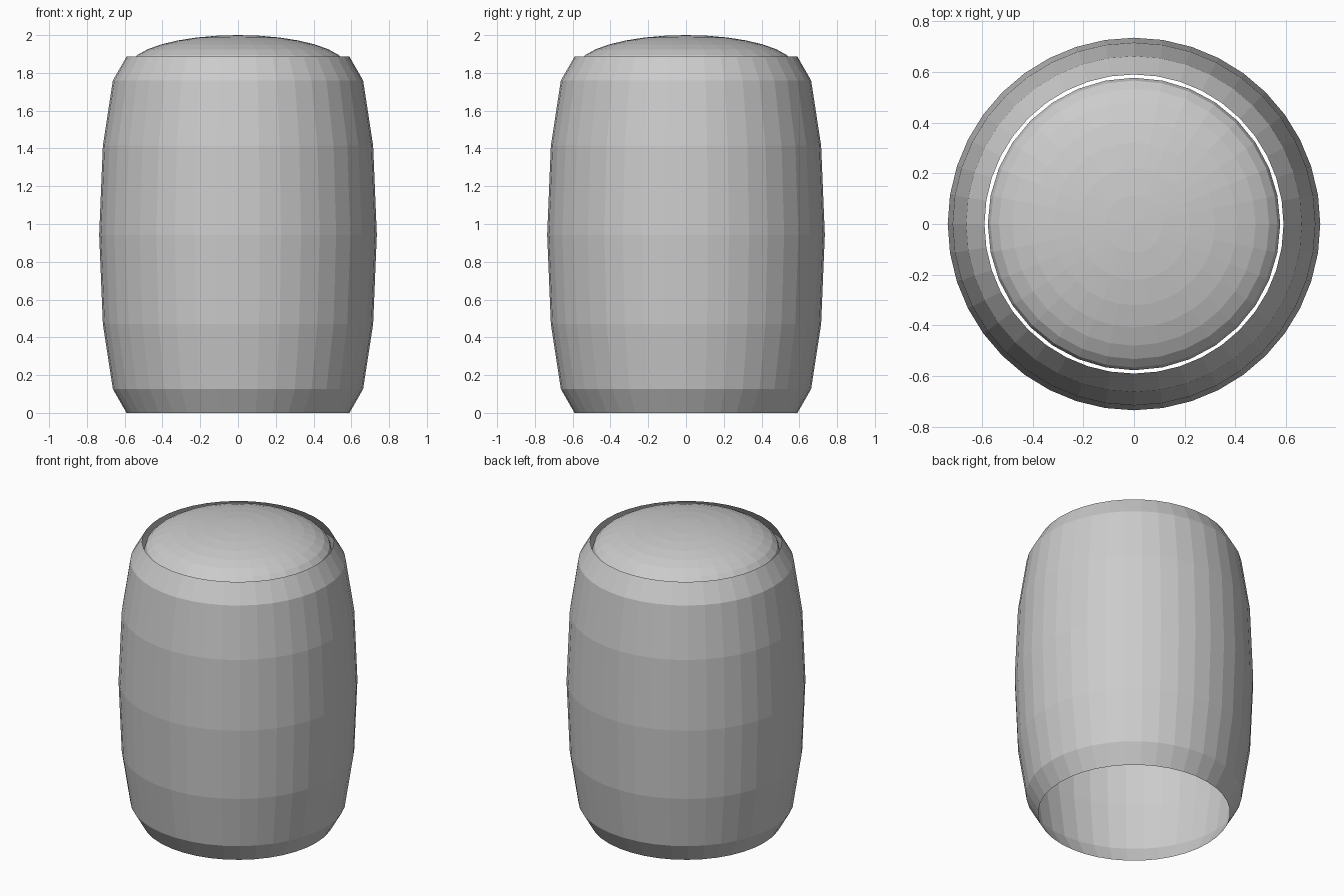
import bpy, bmesh, math

if "Cube" in bpy.data.objects:
    bpy.data.objects.remove(bpy.data.objects["Cube"])

SIDES = 40
HALF = 0.943          # half the barrel height
RIM, BULGE = 0.59, 0.145


# barrel wall: open bulging tube, profile follows a half ellipse
def make_barrel():
    bm = bmesh.new()
    rings = []
    for k in range(-3, 4):
        t = math.radians(30 * k)
        r = RIM + BULGE * math.cos(t)
        z = HALF + HALF * math.sin(t)
        rings.append([bm.verts.new((r * math.cos(2 * math.pi * i / SIDES),
                                    r * math.sin(2 * math.pi * i / SIDES), z))
                      for i in range(SIDES)])
    for low, high in zip(rings, rings[1:]):
        for i in range(SIDES):
            j = (i + 1) % SIDES
            bm.faces.new((low[i], low[j], high[j], high[i]))
    mesh = bpy.data.meshes.new("barrel_wall")
    bm.to_mesh(mesh)
    bm.free()
    obj = bpy.data.objects.new("barrel_wall", mesh)
    bpy.context.collection.objects.link(obj)


make_barrel()

# domed lid: flattened sphere set into the top opening
bpy.ops.mesh.primitive_uv_sphere_add(segments=32, ring_count=16, radius=1,
                                     location=(0, 0, 1.83))
lid = bpy.context.object
lid.name = "domed_lid"
lid.scale = (0.577, 0.577, 0.17)
